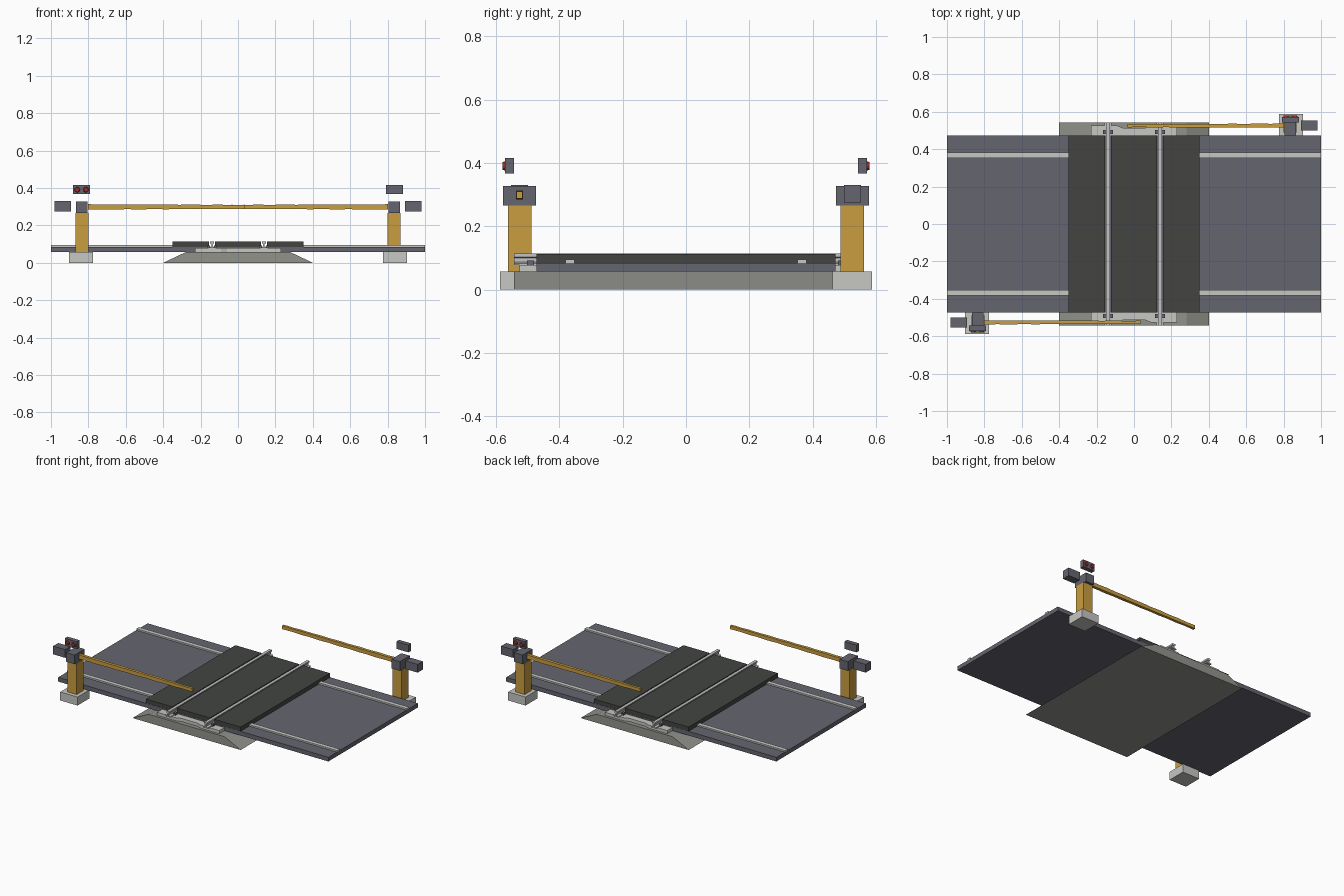
import bpy, bmesh, math
from mathutils import Matrix

cube = bpy.data.objects.get("Cube")
if cube:
    bpy.data.objects.remove(cube, do_unlink=True)


def material(name, r, g, b):
    m = bpy.data.materials.new(name)
    m.use_nodes = True
    m.diffuse_color = (r, g, b, 1)
    m.node_tree.nodes["Principled BSDF"].inputs["Base Color"].default_value = (r, g, b, 1)
    return m


ASPHALT = material("asphalt grey", 0.13, 0.13, 0.16)
CONCRETE = material("pale concrete", 0.57, 0.57, 0.55)
BALLAST = material("ballast grey", 0.29, 0.29, 0.265)
RUBBER = material("dark rubber", 0.056, 0.059, 0.055)
STEEL = material("rail steel", 0.54, 0.55, 0.54)
YELLOW = material("barrier yellow", 0.59, 0.34, 0.052)
RED = material("signal red", 0.36, 0.025, 0.02)


def finish(name, bm, mat, turn=False):
    """Make an object from a bmesh, optionally turned half round the centre."""
    if turn:
        bm.transform(Matrix.Rotation(math.pi, 4, 'Z'))
    bmesh.ops.recalc_face_normals(bm, faces=bm.faces)
    me = bpy.data.meshes.new(name)
    bm.to_mesh(me)
    bm.free()
    me.materials.append(mat)
    ob = bpy.data.objects.new(name, me)
    bpy.context.collection.objects.link(ob)
    return ob


def box(name, x, y, z, mat, turn=False):
    bm = bmesh.new()
    bmesh.ops.create_cube(bm, size=1)
    for v in bm.verts:
        for i, (lo, hi) in enumerate((x, y, z)):
            v.co[i] = lo if v.co[i] < 0 else hi
    return finish(name, bm, mat, turn)


def prism(name, outline, place, depth, mat):
    """Extrude a flat outline; place maps (a, b, depth) to a point."""
    bm = bmesh.new()
    rings = [[bm.verts.new(place(a, b, d)) for a, b in outline] for d in depth]
    n = len(outline)
    for ring in rings:
        bm.faces.new(ring)
    for i in range(n):
        j = (i + 1) % n
        bm.faces.new((rings[0][i], rings[0][j], rings[1][j], rings[1][i]))
    return finish(name, bm, mat)


# Ballast bed and road deck
prism("ballast_bed", [(-0.4, 0), (0.4, 0), (0.28, 0.057), (-0.28, 0.057)],
      lambda a, b, d: (a, d, b), (-0.543, 0.543), BALLAST)
box("road_deck", (-1, 1), (-0.473, 0.473), (0.057, 0.085), ASPHALT)

# Painted edge lines, each side of the crossing
for side in (-1, 1):
    for end in (-1, 1):
        x = sorted((end * 0.35, end))
        box("edge_line", x, (side * 0.367 - 0.014, side * 0.367 + 0.014), (0.085, 0.095), CONCRETE)

# Waisted end sleepers
half = [(-0.23, -0.526), (-0.09, -0.526), (-0.06, -0.514), (0.06, -0.514), (0.09, -0.526), (0.23, -0.526)]
for side in (-1, 1):
    outline = [(a, b * side) for a, b in half] + [(0.23, -0.45 * side), (-0.23, -0.45 * side)]
    prism("sleeper", outline, lambda a, b, d: (a, b, d), (0.056, 0.078), CONCRETE)

# Rubber crossing panels with slots for the rails
for name, x in (("left_panel", (0.156, 0.35)), ("middle_panel", (-0.122, 0.122)),
                ("right_panel", (-0.35, -0.156))):
    box(name, x, (-0.472, 0.472), (0.083, 0.113), RUBBER)

# Flat-bottomed rails and their clips
rail_half = [(0.018, 0.078), (0.018, 0.083), (0.004, 0.087), (0.004, 0.1), (0.01, 0.103), (0.01, 0.114)]
rail = rail_half + [(-a, b) for a, b in reversed(rail_half)]
for side in (-1, 1):
    centre = side * 0.139
    prism("rail", rail, lambda a, b, d: (a + centre, d, b), (-0.543, 0.543), STEEL)
    for end in (-1, 1):
        for edge in (-1, 1):
            cx, cy = centre + edge * 0.019, end * 0.491
            box("rail_clip", (cx - 0.008, cx + 0.008), (cy - 0.011, cy + 0.011), (0.078, 0.092), ASPHALT)


def barrier_arm(turn):
    """Slender tapering boom with faintly stepped joints."""
    bm = bmesh.new()
    count, rings = 12, []
    for i in range(count + 1):
        t = i / count
        x = -0.802 + 0.837 * t
        h = 0.0145 - 0.003 * t - (0.0015 if i % 2 else 0)
        w = 0.011 - 0.002 * t - (0.001 if i % 2 else 0)
        rings.append([bm.verts.new((x, -0.526 + a * w, 0.299 + b * h))
                      for a, b in ((-1, -1), (1, -1), (1, 1), (-1, 1))])
    for r, s in zip(rings, rings[1:]):
        for i in range(4):
            j = (i + 1) % 4
            bm.faces.new((r[i], r[j], s[j], s[i]))
    bm.faces.new(rings[0])
    bm.faces.new(rings[-1])
    finish("barrier_arm", bm, YELLOW, turn)


# Two barrier sets, one turned half round
for turn in (False, True):
    box("post_footing", (-0.904, -0.776), (-0.588, -0.463), (0, 0.057), CONCRETE, turn)
    box("barrier_post", (-0.87, -0.8), (-0.562, -0.488), (0.057, 0.266), YELLOW, turn)
    box("drive_housing", (-0.866, -0.804), (-0.579, -0.474), (0.266, 0.327), ASPHALT, turn)
    box("counterweight", (-0.981, -0.892), (-0.553, -0.499), (0.275, 0.33), ASPHALT, turn)
    box("signal_housing", (-0.881, -0.792), (-0.572, -0.543), (0.367, 0.416), ASPHALT, turn)
    for x in (-0.86, -0.813):
        bm = bmesh.new()
        bmesh.ops.create_cone(bm, cap_ends=True, segments=12, radius1=0.015, radius2=0.012, depth=0.009,
                              matrix=Matrix.Translation((x, -0.576, 0.391)) @ Matrix.Rotation(math.pi / 2, 4, 'X'))
        finish("signal_lamp", bm, RED, turn)
    barrier_arm(turn)
